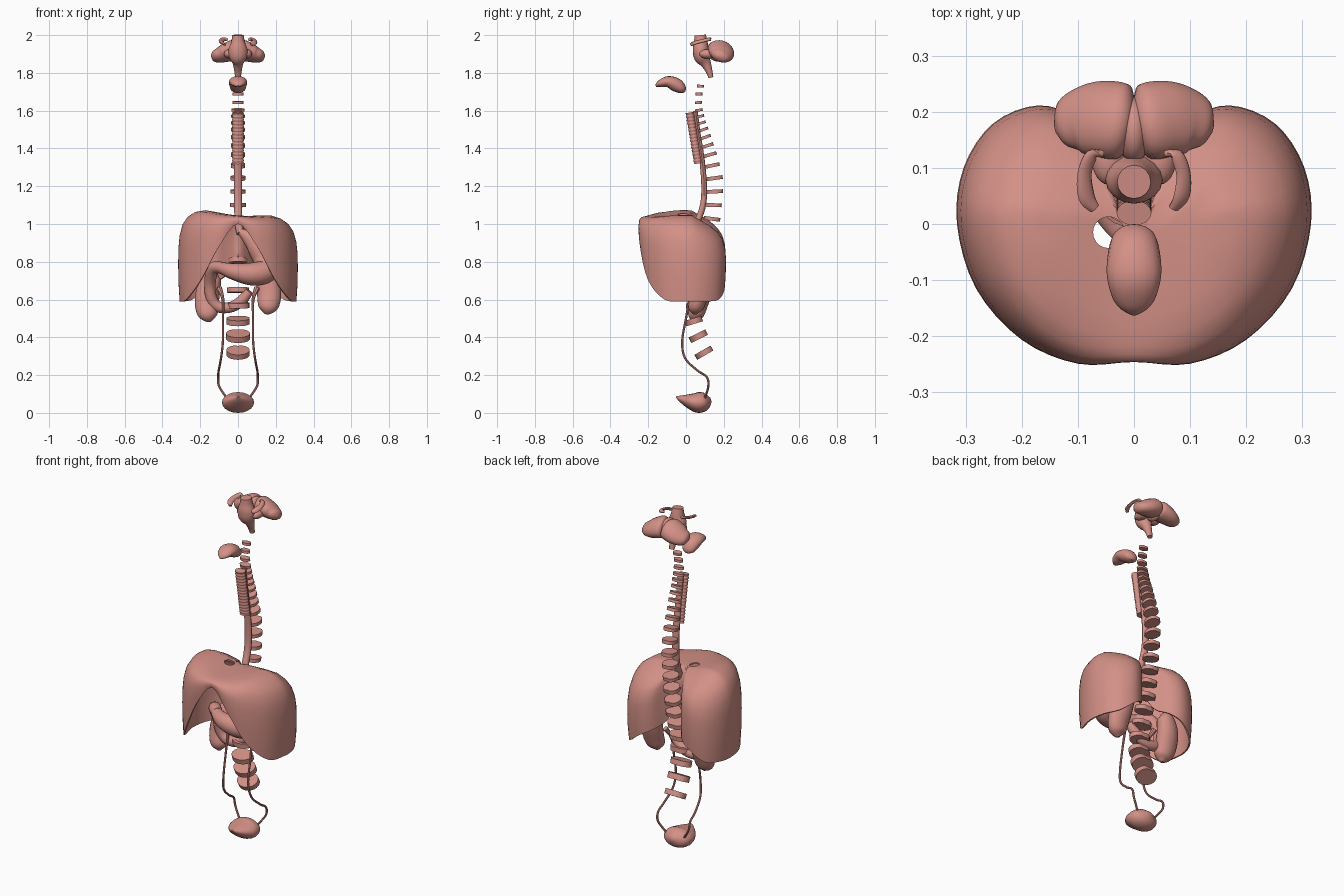
import bpy, bmesh, math
from mathutils import Vector, Matrix

mat = bpy.data.materials.new("tissue")
mat.diffuse_color = (0.65, 0.28, 0.24, 1)


def smooth(ob, angle):
    bpy.ops.object.select_all(action='DESELECT')
    ob.select_set(True)
    bpy.context.view_layer.objects.active = ob
    bpy.ops.object.shade_smooth_by_angle(angle=math.radians(angle))


def finish(name, bm, angle=40):
    bmesh.ops.recalc_face_normals(bm, faces=bm.faces)
    me = bpy.data.meshes.new(name)
    bm.to_mesh(me)
    bm.free()
    me.materials.append(mat)
    ob = bpy.data.objects.new(name, me)
    bpy.context.collection.objects.link(ob)
    smooth(ob, angle)
    return ob


def spline(keys, steps, closed=False):
    """Catmull-Rom through tuples of any length."""
    n, out = len(keys), []
    for i in range(n if closed else n - 1):
        idx = [i - 1, i, i + 1, i + 2]
        idx = [k % n if closed else min(max(k, 0), n - 1) for k in idx]
        p = [keys[k] for k in idx]
        for s in range(steps):
            t = s / steps
            out.append([0.5 * (2 * b + (c - a) * t + (2 * a - 5 * b + 4 * c - d) * t * t
                               + (3 * b - a - 3 * c + d) * t ** 3) for a, b, c, d in zip(*p)])
    if not closed:
        out.append(list(keys[-1]))
    return out


def tube(name, keys, ref=(1, 0, 0), steps=5, sides=16):
    """Loft of ellipses: keys are (x, y, z, radius along ref, other radius)."""
    keys = [k if len(k) == 5 else (*k, k[3]) for k in keys]
    rows = spline(keys, steps)
    bm = bmesh.new()
    rings = []
    for i, r in enumerate(rows):
        t = Vector(rows[min(i + 1, len(rows) - 1)][:3]) - Vector(rows[max(i - 1, 0)][:3])
        t.normalize()
        u = Vector(ref)
        u = (u - t * u.dot(t)).normalized()
        v = t.cross(u)
        rings.append([bm.verts.new(Vector(r[:3]) + u * math.cos(a) * r[3] + v * math.sin(a) * r[4])
                      for a in (2 * math.pi * k / sides for k in range(sides))])
    for a, b in zip(rings, rings[1:]):
        for k in range(sides):
            j = (k + 1) % sides
            bm.faces.new((a[k], a[j], b[j], b[k]))
    bm.faces.new(rings[0])
    bm.faces.new(rings[-1])
    return finish(name, bm)


def ellipsoid(name, c, r, tilt=0):
    bm = bmesh.new()
    bmesh.ops.create_uvsphere(bm, u_segments=24, v_segments=14, radius=1)
    bm.transform(Matrix.Translation(c) @ Matrix.Rotation(math.radians(tilt), 4, 'X')
                 @ Matrix.Diagonal((*r, 1)))
    return finish(name, bm)


def disc(name, y, z, rx, ry, h, tilt):
    """Spinal disc, slightly hollowed at the back."""
    bm = bmesh.new()
    bmesh.ops.create_cone(bm, cap_ends=True, segments=20, radius1=1, radius2=1, depth=1)
    for v in bm.verts:
        if v.co.y > 0:
            v.co.y *= 0.85 + 0.15 * min(1, abs(v.co.x) * 2)
    bm.transform(Matrix.Translation((0, y, z)) @ Matrix.Rotation(math.radians(tilt), 4, 'X')
                 @ Matrix.Diagonal((rx, ry, h, 1)))
    return finish(name, bm)


# Spinal discs: (y, z, half width, half depth, height, tilt)
discs = [(.097, .32, .062, .052, .03, 30), (.067, .407, .064, .052, .032, 26),
         (.044, .487, .062, .048, .03, 17), (.047, .57, .06, .047, .028, 5),
         (.062, .65, .057, .046, .026, -5), (.083, .73, .053, .046, .025, -10),
         (.103, .805, .05, .046, .024, -12), (.12, .88, .047, .046, .023, -12),
         (.132, .955, .045, .046, .022, -10), (.14, 1.027, .043, .046, .02, -7),
         (.147, 1.1, .042, .047, .02, -2), (.154, 1.172, .04, .047, .02, 3),
         (.152, 1.243, .039, .047, .02, 8), (.14, 1.31, .038, .043, .019, 12),
         (.127, 1.367, .037, .04, .018, 16), (.114, 1.415, .037, .036, .017, 18),
         (.103, 1.46, .037, .033, .016, 19), (.092, 1.5, .037, .029, .015, 19),
         (.082, 1.535, .036, .026, .014, 17), (.075, 1.57, .036, .024, .014, 14),
         (.069, 1.603, .034, .021, .014, 10), (.067, 1.643, .03, .02, .015, 4),
         (.07, 1.688, .028, .019, .015, 0), (.078, 1.73, .027, .019, .014, -3)]
for i, d in enumerate(discs):
    disc(f"spinal_disc_{i + 1}", *d)

# Bladder and ureters
tube("bladder", [(0, -.052, .085, .006, .004), (0, -.02, .073, .045, .022), (0, .025, .061, .078, .042),
                 (0, .065, .055, .085, .055), (0, .105, .062, .07, .046), (0, .132, .07, .015, .012)], sides=20)
for s, side in ((-1, "right"), (1, "left")):
    tube(f"ureter_{side}", [(s * .1, .05, .66, .016), (s * .08, .02, .6, .008), (s * .08, .0, .5, .006),
                            (s * .08, -.02, .38, .006), (s * .09, -.005, .29, .006), (s * .102, .06, .225, .006),
                            (s * .105, .11, .19, .006), (s * .1, .118, .14, .006), (s * .06, .1, .08, .006)],
         sides=8)

# Kidneys
for side, s, dz in (("right", -1, 0), ("left", 1, .04)):
    tube(f"kidney_{side}", [(s * .115, .1, .742 + dz, .012), (s * .13, .1, .72 + dz, .042, .045),
                            (s * .157, .09, .65 + dz, .05, .062), (s * .165, .07, .575 + dz, .046, .063),
                            (s * .158, .05, .515 + dz, .04, .05), (s * .152, .046, .482 + dz, .01)], (0, 1, 0))

# Stomach and duodenum
tube("stomach", [(.012, .035, .96, .018), (.06, .03, .925, .04), (.11, .01, .88, .065), (.15, -.02, .81, .068),
                 (.145, -.07, .75, .064), (.07, -.1, .735, .06), (-.02, -.105, .748, .045),
                 (-.09, -.075, .768, .03)], (0, 1, 0))
tube("duodenum", [(-.08, -.08, .768, .03), (-.13, -.03, .765, .034), (-.148, .02, .69, .03), (-.14, .04, .605, .03),
                  (-.1, .045, .56, .029), (-.03, .045, .562, .028), (.025, .04, .6, .028), (.06, .03, .645, .022)],
     (0, 1, 0))

# Diaphragm: outline points of one half with the height of the lower edge
half = [(0, -.245, 1.0), (.1, -.248, .885), (.2, -.205, .705), (.28, -.115, .6), (.314, 0, .59),
        (.302, .1, .59), (.25, .178, .6), (.17, .21, .66), (.1, .185, .7), (.05, .115, .74), (0, .07, .83)]
outline = spline(half + [(-x, y, z) for x, y, z in half[-2:0:-1]], 4, True)
profile = [(.15, 0), (.35, 0), (.55, .012), (.72, .04), (.85, .1), (.93, .18), (.98, .3), (1, .43),
           (1.005, .6), (1.0, .8), (.98, 1)]
bm = bmesh.new()
cx, cy = 0, -.05
rings = []
for r, f in profile:
    ring = []
    for x, y, edge in outline:
        px, py = cx + (x - cx) * r, cy + (y - cy) * r
        top = 1.045 - .08 * px - .45 * max(0, py - .03) + .02 * min(1, (px / .17) ** 2)
        ring.append(bm.verts.new((px, py, top - (top - edge) * f)))
    rings.append(ring)
pole = bm.verts.new((cx, cy, 1.045))
n = len(outline)
for k in range(n):
    j = (k + 1) % n
    bm.faces.new((pole, rings[0][k], rings[0][j]))
    for a, b in zip(rings, rings[1:]):
        bm.faces.new((a[k], b[k], b[j], a[j]))
diaphragm = finish("diaphragm", bm)
shell = diaphragm.modifiers.new("shell", 'SOLIDIFY')
shell.thickness = .008

# Vein opening through the dome
bm = bmesh.new()
bmesh.ops.create_cone(bm, cap_ends=True, segments=20, radius1=.028, radius2=.028, depth=.3,
                      matrix=Matrix.Translation((-.045, -.015, 1.03)))
cutter = finish("vein_cutter", bm)
cutter.hide_render = True
cut = diaphragm.modifiers.new("opening", 'BOOLEAN')
cut.operation = 'DIFFERENCE'
cut.object = cutter
diaphragm.modifiers.new("tidy", 'TRIANGULATE')
bpy.context.view_layer.objects.active = diaphragm
for m in ("shell", "opening", "tidy"):
    bpy.ops.object.modifier_apply(modifier=m)
bpy.data.objects.remove(cutter, do_unlink=True)
smooth(diaphragm, 40)

# Gullet and ringed windpipe
tube("gullet", [(0, .05, 1.6, .018, .012), (0, .065, 1.48, .018, .012), (0, .085, 1.34, .02, .014),
                (0, .096, 1.2, .021, .015), (0, .09, 1.1, .021, .016), (.003, .06, 1.01, .02, .017),
                (.012, .035, .95, .02)], sides=12)
rings_n = 60
tube("windpipe", [(0, .02 + .045 * i / rings_n, 1.59 - .27 * i / rings_n, .031 if i % 4 < 2 else .028,
                   .023 if i % 4 < 2 else .02) for i in range(rings_n + 1)], steps=1)

# Tongue
tube("tongue", [(0, -.16, 1.73, .008, .005), (0, -.14, 1.742, .034, .018), (0, -.095, 1.753, .048, .03),
                (0, -.05, 1.735, .046, .036), (0, -.02, 1.712, .036, .025), (0, -.008, 1.698, .012, .006)])

# Brain stem, cerebellum and the curved upper lobes
tube("brain_stem", [(0, .075, 2.0, .03, .03), (0, .078, 1.965, .036, .036), (0, .078, 1.925, .05, .042),
                    (0, .085, 1.885, .048, .042), (0, .105, 1.85, .028, .028), (0, .122, 1.81, .02, .018),
                    (0, .132, 1.775, .015, .013)])
ellipsoid("cerebellum_middle", (0, .168, 1.915), (.03, .06, .055), -20)
for s, side in ((-1, "right"), (1, "left")):
    tube(f"cerebellum_{side}", [(s * .004, .18, 1.925, .04, .035), (s * .02, .182, 1.922, .068, .052),
                                (s * .06, .187, 1.908, .07, .048), (s * .1, .182, 1.895, .06, .038),
                                (s * .128, .172, 1.89, .038, .026), (s * .14, .168, 1.888, .008, .006)],
         (0, 1, -.35), sides=20)
    ellipsoid(f"stem_arm_{side}", (s * .045, .115, 1.9), (.03, .045, .025))
    tube(f"upper_arch_{side}", [(s * .055, .125, 1.975, .006), (s * .075, .123, 1.978, .013, .008),
                                (s * .088, .09, 1.97, .014, .008), (s * .085, .05, 1.96, .016, .008),
                                (s * .07, .028, 1.95, .01, .007)], (1, 0, -.5), sides=10)
